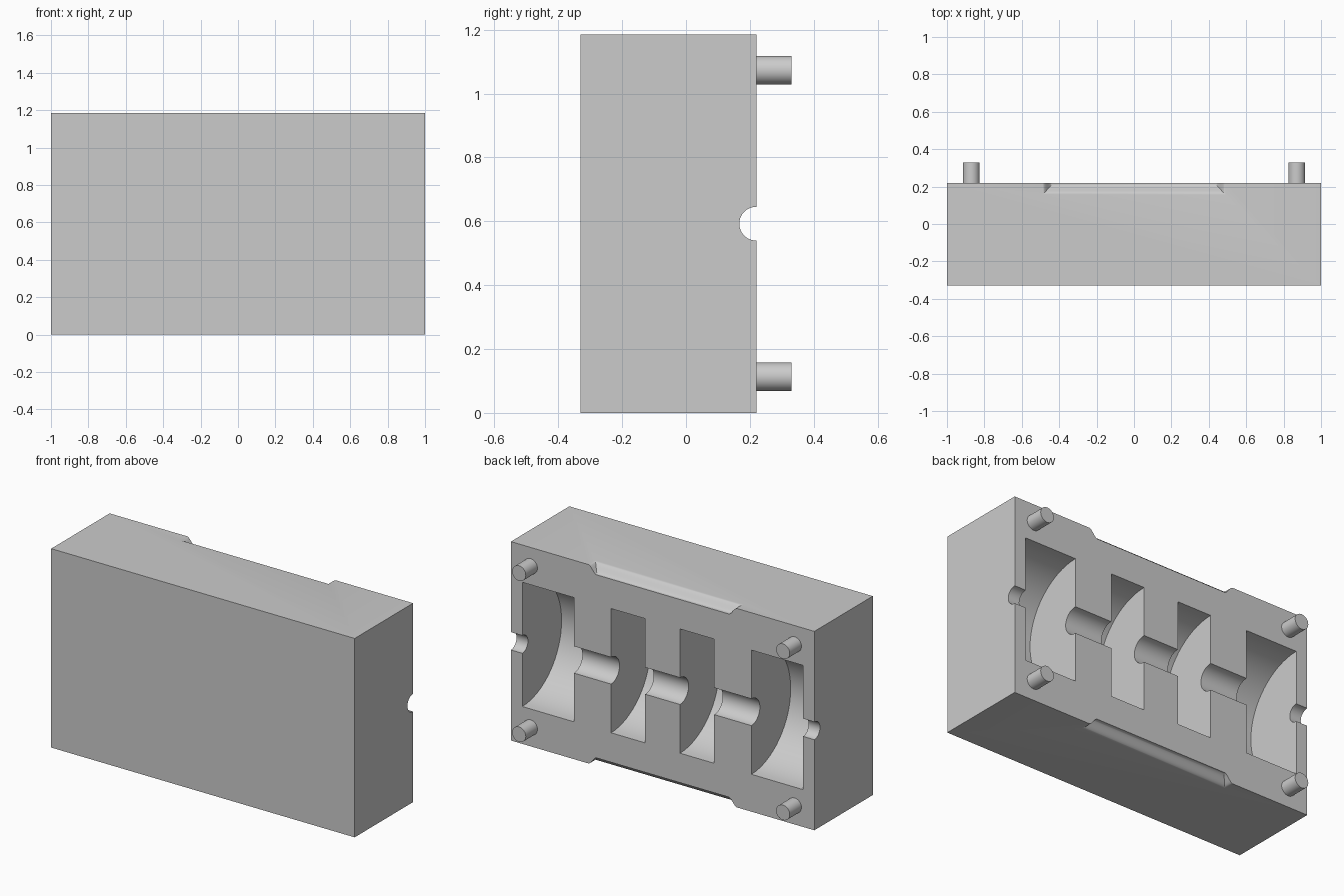
import bpy, bmesh, math

HEIGHT = 1.185
FRONT, PARTING, PIN_END = -0.33, 0.22, 0.33
MID = HEIGHT / 2

if "Cube" in bpy.data.objects:
    bpy.data.objects.remove(bpy.data.objects["Cube"], do_unlink=True)

grey = bpy.data.materials.new("mould_grey")
grey.use_nodes = True
COLOUR = (0.6, 0.6, 0.6, 1)
grey.diffuse_color = COLOUR
grey.node_tree.nodes["Principled BSDF"].inputs["Base Color"].default_value = COLOUR


def loft(name, rings):
    """Closed solid through a series of equal-length point rings."""
    bm = bmesh.new()
    loops = [[bm.verts.new(p) for p in ring] for ring in rings]
    for a, b in zip(loops, loops[1:]):
        for i in range(len(a)):
            j = (i + 1) % len(a)
            bm.faces.new((a[i], a[j], b[j], b[i]))
    bm.faces.new(loops[0])
    bm.faces.new(loops[-1])
    bmesh.ops.recalc_face_normals(bm, faces=bm.faces)
    mesh = bpy.data.meshes.new(name)
    bm.to_mesh(mesh)
    bm.free()
    mesh.materials.append(grey)
    obj = bpy.data.objects.new(name, mesh)
    bpy.context.collection.objects.link(obj)
    return obj


def rectangle(x, y0, y1, z):
    return [(-x, y0, z), (x, y0, z), (x, y1, z), (-x, y1, z)]


def circle_x(x, r, sides=64):
    angles = [2 * math.pi * i / sides for i in range(sides)]
    return [(x, PARTING + r * math.cos(a), MID + r * math.sin(a)) for a in angles]


def activate(obj):
    bpy.ops.object.select_all(action="DESELECT")
    obj.select_set(True)
    bpy.context.view_layer.objects.active = obj


# Mould block
block = loft("mould_block", [rectangle(1, FRONT, PARTING, z) for z in (0, HEIGHT)])

# Stepped shaft: end holes, wide and narrow discs, thicker rod between the discs
HOLE, ROD, DISC = 0.053, 0.08, 0.37
half = [(0, ROD), (0.115, ROD), (0.115, DISC), (0.34, DISC), (0.34, ROD),
        (0.585, ROD), (0.585, DISC), (0.925, DISC), (0.925, HOLE), (1.1, HOLE)]
profile = [(-x, r) for x, r in reversed(half[1:])] + half[1:]
cutters = [loft("shaft_cutter", [circle_x(x, r) for x, r in profile])]

# Pry grooves along the top and bottom edges, with S-curved sloping sides
STEPS, DEPTH = 10, 0.047
for name, edge, inward in (("top", HEIGHT, -1), ("bottom", 0, 1)):
    rings = [rectangle(0.49, 0.155, 0.3, edge - inward * 0.1)]
    for i in range(STEPS + 1):
        s = i / STEPS
        z = edge + inward * DEPTH * s * s * (3 - 2 * s)
        rings.append(rectangle(0.49 - 0.055 * s, 0.155 + 0.06 * s, 0.3, z))
    cutters.append(loft(name + "_groove_cutter", rings))

for cutter in cutters:
    cutter.hide_render = True
    mod = block.modifiers.new(cutter.name, "BOOLEAN")
    mod.operation = "DIFFERENCE"
    mod.solver = "EXACT"
    mod.object = cutter
    activate(block)
    bpy.ops.object.modifier_apply(modifier=mod.name)
    bpy.data.objects.remove(cutter, do_unlink=True)
activate(block)
bpy.ops.object.shade_smooth_by_angle(angle=math.radians(30))

# Locating pins near the four corners
for side, x in (("left", 0.87), ("right", -0.87)):
    for level, z in (("lower", 0.113), ("upper", 1.073)):
        bpy.ops.mesh.primitive_cylinder_add(
            vertices=32, radius=0.045, depth=PIN_END - PARTING,
            location=(x, (PARTING + PIN_END) / 2, z), rotation=(math.pi / 2, 0, 0))
        pin = bpy.context.object
        pin.name = f"{side}_{level}_pin"
        pin.data.materials.append(grey)
        bpy.ops.object.shade_smooth_by_angle(angle=math.radians(30))
